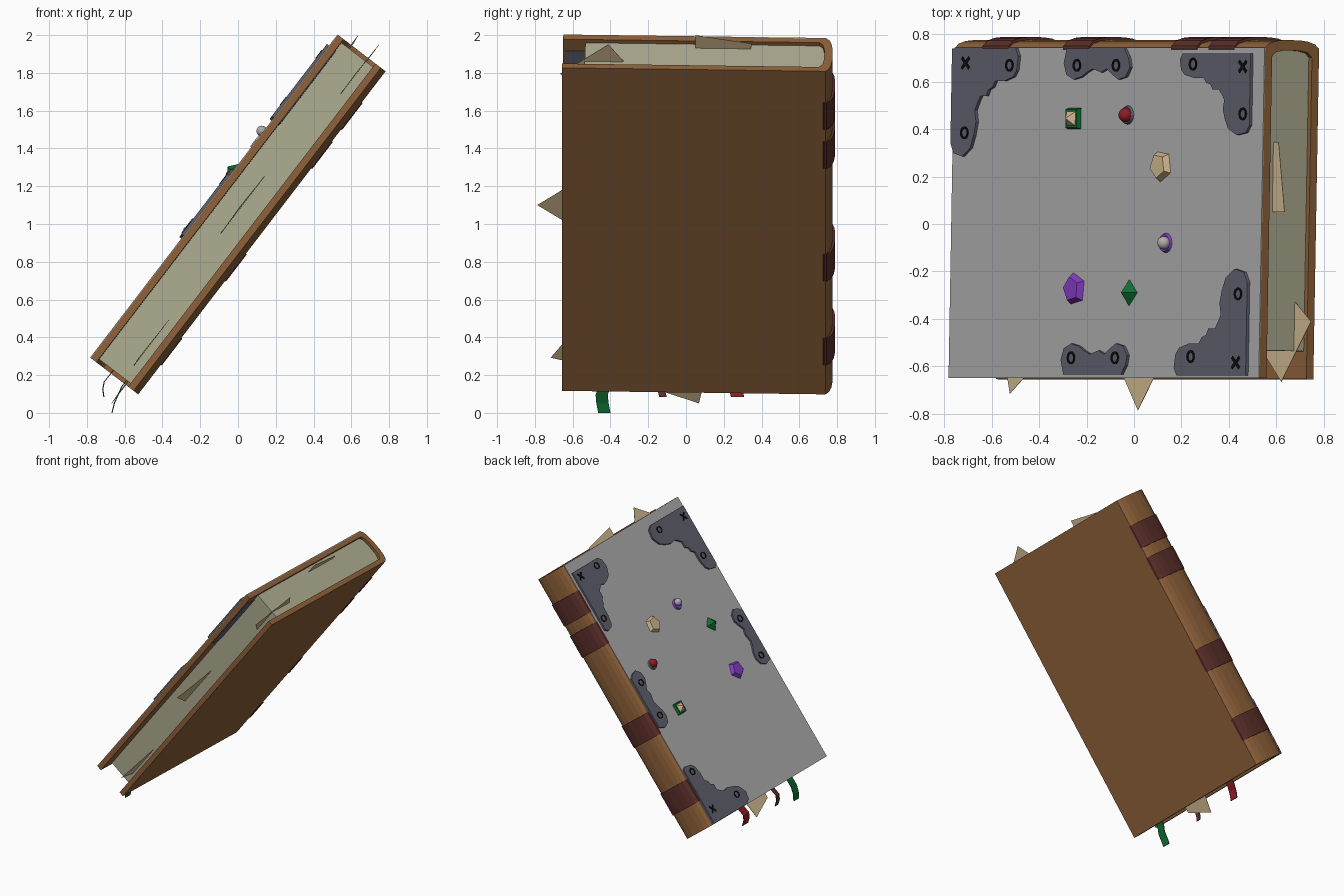
import bpy, bmesh, math
from mathutils import Matrix, Vector

if "Cube" in bpy.data.objects:
    bpy.data.objects.remove(bpy.data.objects["Cube"])

def mat(name, r, g, b):
    m = bpy.data.materials.new(name)
    m.diffuse_color = (r, g, b, 1)
    m.use_nodes = True
    m.node_tree.nodes["Principled BSDF"].inputs["Base Color"].default_value = m.diffuse_color
    return m

LEATHER = mat("brown leather", .27, .12, .042)
GREY = mat("grey cover panel", .42, .42, .42)
METAL = mat("slate metal", .12, .12, .16)
PAPER = mat("page edge", .42, .41, .28)
CREAM = mat("cream", .62, .47, .27)
MAROON = mat("maroon band", .1, .027, .022)
GREEN = mat("green", .005, .15, .03)
PURPLE = mat("purple", .23, .045, .55)
RED = mat("red", .27, .012, .018)
BLACK = mat("black", .005, .005, .005)

# Book frame: u along the spine, v towards the spine, w out of the front cover
A = 0.022
U, Y, W0 = Vector((.608, 0, .794)), Vector((0, 1, 0)), Vector((-.794, 0, .608))
V = Y * math.cos(A) - W0 * math.sin(A)
W = W0 * math.cos(A) + Y * math.sin(A)
FRAME = Matrix((U, V, W)).transposed().to_4x4()
FRAME.translation = (0, 0, 1.05)
L, H, T = 1.077, 0.143, 0.037
TOP = H + .004

def finish(name, bm, m, world=False):
    if not world:
        bm.transform(FRAME)
    bmesh.ops.recalc_face_normals(bm, faces=bm.faces)
    me = bpy.data.meshes.new(name)
    bm.to_mesh(me)
    bm.free()
    me.materials.append(m)
    ob = bpy.data.objects.new(name, me)
    bpy.context.collection.objects.link(ob)
    return ob

def prism(name, pts, lo, hi, m, axis="w"):
    """Extrude an outline: (u, v) along w, or (v, w) along u."""
    bm = bmesh.new()
    place = (lambda a, b, t: (a, b, t)) if axis == "w" else (lambda a, b, t: (t, a, b))
    r0 = [bm.verts.new(place(a, b, lo)) for a, b in pts]
    r1 = [bm.verts.new(place(a, b, hi)) for a, b in pts]
    bm.faces.new(r0)
    bm.faces.new(r1)
    n = len(pts)
    for i in range(n):
        j = (i + 1) % n
        bm.faces.new((r0[i], r0[j], r1[j], r1[i]))
    return finish(name, bm, m)

def on_cover(x, y, w=TOP):
    """Top-view position to (u, v) at height w."""
    return (x - .0175 * y + .794 * w) / .608, y - A * w

def cone(name, x, y, n, r1, r2, h, m, w=TOP, turn=0.0):
    bm = bmesh.new()
    u, v = on_cover(x, y)
    bmesh.ops.create_cone(bm, cap_ends=True, segments=n, radius1=r1, radius2=r2, depth=h,
                          matrix=Matrix.Translation((u, v, w + h / 2)) @ Matrix.Rotation(turn, 4, 'Z'))
    return finish(name, bm, m)

def ball(name, x, y, r, w, m):
    bm = bmesh.new()
    u, v = on_cover(x, y)
    bmesh.ops.create_uvsphere(bm, u_segments=16, v_segments=10, radius=r,
                              matrix=Matrix.Translation((u, v, w)))
    for f in bm.faces:
        f.smooth = True
    return finish(name, bm, m)

# Cover: one U-shaped profile with a rounded spine
def mirror(half):
    return half + [(v, -w) for v, w in reversed(half) if w > 0]

spine = [(.742, H), (.760, .122), (.771, .085), (.776, .04)]
inner = [(.705, H - T), (.724, .085), (.732, .04)]
outer_path = mirror([(-.653, H)] + spine)
inner_path = mirror([(-.653, H - T)] + inner)
prism("cover", outer_path + inner_path[::-1], -L, L, LEATHER, "u")
prism("front_panel", [(-L, -.653), (L, -.653), (L, .742), (-L, .742)], H - .002, TOP, GREY)

# Page block
prism("page_block", [(-.535, H - T), (-.535, -H + T)] + inner_path[1:-1][::-1],
      -1.055, 1.055, PAPER, "u")

# Raised spine bands
band = mirror([(.735, H + .006), (.748, H + .004), (.771, .125), (.784, .085), (.789, .04)])
band += [(.72, -H + .01), (.72, H - .01)]
for i, u in enumerate((.78, .52, -.23, -.79)):
    prism(f"spine_band_{i + 1}", band, u - .09, u + .09, MAROON, "u")

# Metal corner brackets: one scalloped outline (unit lengths), mirrored
corner = [(0, 0), (.96, 0), (1, .07), (.98, .2), (.93, .26), (.8, .3), (.66, .3), (.62, .36),
          (.56, .38), (.53, .44), (.44, .44), (.4, .5), (.36, .57), (.38, .68), (.35, .8),
          (.3, .92), (.18, 1), (.05, .97), (0, .88)]
for name, x, y, a, b, w0 in (("corner_spine_bottom", -.757, .74, .46, -.455, H),
                             ("corner_spine_top", .503, .72, -.49, -.345, H),
                             ("corner_fore_top", .482, -.64, -.50, .45, H - T - .004)):
    u, v = on_cover(x, y)
    prism(name, [(u + a * p, v + b * q) for p, q in corner], w0, TOP + .014, METAL)

# Metal edge clasps
clasp = [(-.21, 0), (.19, 0), (.22, .04), (.23, .08), (.2, .12), (.15, .13), (.11, .11), (.07, .085),
         (.03, .1), (-.03, .085), (-.07, .1), (-.11, .12), (-.16, .13), (-.21, .11), (-.23, .06)]
for name, x, y, s in (("clasp_spine", -.145, .74, -1), ("clasp_fore", -.16, -.635, 1)):
    u, v = on_cover(x, y)
    prism(name, [(u + p, v + s * q) for p, q in clasp], H, TOP + .014, METAL)

# Black ring rivets and crossed studs on the metal
MT = TOP + .014
rings = [(-.525, .67), (-.715, .385), (.25, .675), (.46, .465), (.44, -.295), (.24, -.56),
         (-.24, .67), (-.075, .67), (-.265, -.565), (-.08, -.565)]
for i, (x, y) in enumerate(rings):
    u, v = on_cover(x, y, MT)
    bm = bmesh.new()
    loops = []
    for r, h in ((.027, -.002), (.027, .004), (.018, .004), (.018, -.002)):
        loops.append([bm.verts.new((u + r * math.cos(k * math.pi / 8), v + r * math.sin(k * math.pi / 8), MT + h))
                      for k in range(16)])
    for a, b in zip(loops, loops[1:] + loops[:1]):
        for k in range(16):
            bm.faces.new((a[k], a[k - 1], b[k - 1], b[k]))
    finish(f"ring_rivet_{i + 1}", bm, BLACK)
for i, (x, y) in enumerate([(-.71, .68), (.46, .665), (.43, -.585)]):
    u, v = on_cover(x, y, MT)
    for s in (-1, 1):
        d, e = Vector((.025, s * .022)), Vector((-s * .004, .005))
        c = Vector((u, v))
        prism(f"cross_stud_{i + 1}_{'ab'[s > 0]}", [c + d + e, c - d + e, c - d - e, c + d - e],
              MT - .002, MT + .004, BLACK)

# Jewels set in the cover
cone("square_setting", -.25, .445, 4, .062, .055, .02, GREEN, turn=math.pi / 4)
cone("square_jewel", -.25, .445, 4, .042, 0, .03, CREAM, w=TOP + .02, turn=math.pi / 4)
cone("red_jewel_setting", -.025, .46, 16, .04, .036, .012, METAL)
ball("red_jewel", -.022, .46, .031, TOP + .016, RED)
cone("cream_jewel", .118, .245, 5, .068, .052, .026, CREAM, turn=.5)
cone("pearl_setting", .135, -.08, 16, .042, .036, .012, PURPLE)
ball("pearl", .142, -.08, .028, TOP + .02, GREY)
cone("purple_jewel", -.248, -.275, 5, .07, .052, .026, PURPLE, turn=.2)
cone("green_jewel", -.02, -.29, 4, .056, 0, .045, GREEN)

# Loose sheets poking out of the pages
sheets = [(.073, [(1.14, .05), (1.09, .345), (1.0, .34), (1.0, .05)]),
          (-.055, [(1.17, -.41), (1.06, -.33), (.83, -.53), (.97, -.665)]),
          (0, [(-.14, -.53), (.25, -.53), (.05, -.787)]),
          (-.06, [(-.97, -.53), (-.92, -.715), (-.65, -.53)]),
          (-.075, [(-1.0, -.14), (-1.12, -.13), (-1.2, .07), (-1.0, .11)])]
for i, (w, pts) in enumerate(sheets):
    prism(f"loose_sheet_{i + 1}", pts, w - .001, w + .001, CREAM)

# Ribbon bookmarks hanging from the foot of the pages
hang = [(-.64, .25), (-.68, .2), (-.708, .165), (-.716, .125), (-.71, .085)]
drop = [(-.57, .2), (-.615, .14), (-.635, .095), (-.655, .05), (-.667, .0)]
for name, y, wid, path, m in (("red_ribbon", .265, .07, hang, RED),
                              ("maroon_ribbon", -.13, .04, hang, MAROON),
                              ("green_ribbon", -.44, .065, drop, GREEN)):
    bm = bmesh.new()
    rows = []
    for k, (x, z) in enumerate(path):
        sway = .008 * math.sin(k * 2)
        rows.append([bm.verts.new((x + dx, y + sway + s * wid / 2, z))
                     for s, dx in ((-1, -.003), (1, -.003), (1, .003), (-1, .003))])
    for a, b in zip(rows, rows[1:]):
        for k in range(4):
            bm.faces.new((a[k - 1], a[k], b[k], b[k - 1]))
    bm.faces.new(rows[0])
    bm.faces.new(rows[-1])
    finish(name, bm, m, world=True)
